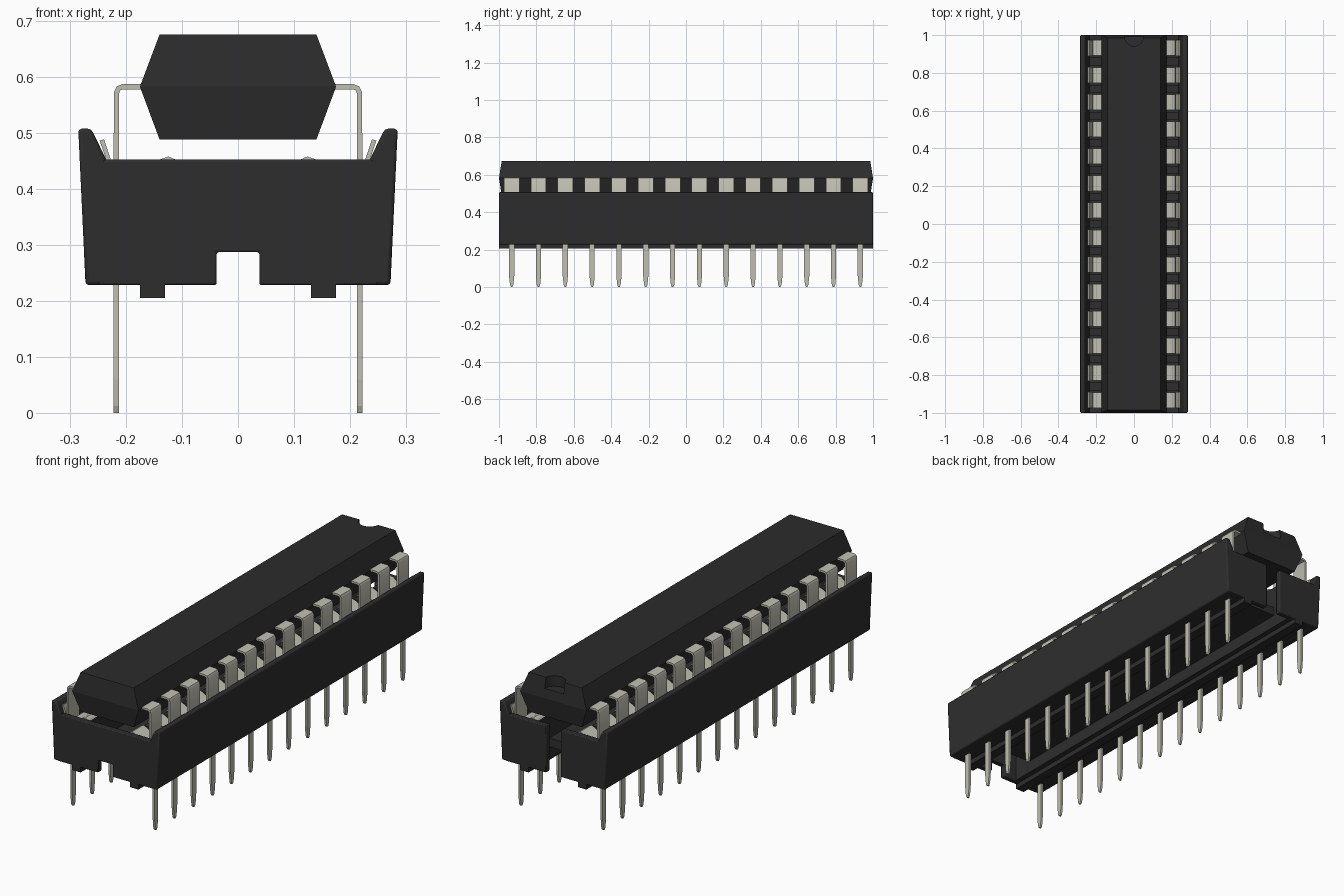
import bpy, bmesh, math
from mathutils import Vector

if "Cube" in bpy.data.objects:
    bpy.data.objects.remove(bpy.data.objects["Cube"])


def material(name, rgb):
    m = bpy.data.materials.new(name)
    m.diffuse_color = (*rgb, 1)
    m.use_nodes = True
    m.node_tree.nodes["Principled BSDF"].inputs["Base Color"].default_value = m.diffuse_color
    return m


SOCKET = material("black socket plastic", (0.027, 0.027, 0.027))
CHIP = material("black chip plastic", (0.025, 0.025, 0.025))
METAL = material("tinned metal", (0.52, 0.52, 0.44))
PIN_Y = [(i - 6.5) * 0.1434 for i in range(14)]


def add_prism(bm, profile, y0, y1):
    """Extrude a closed x-z profile from y0 to y1."""
    a = [bm.verts.new((x, y0, z)) for x, z in profile]
    b = [bm.verts.new((x, y1, z)) for x, z in profile]
    n = len(a)
    bm.faces.new(a)
    bm.faces.new(b[::-1])
    for i in range(n):
        bm.faces.new((a[i], b[i], b[(i + 1) % n], a[(i + 1) % n]))


def rect(x0, x1, z0, z1):
    return [(x0, z0), (x1, z0), (x1, z1), (x0, z1)]


def strip(path, t):
    """Closed outline of thickness t along an open x-z path."""
    pts = [Vector(p) for p in path]
    left, right = [], []
    for i, p in enumerate(pts):
        d0 = (p - pts[max(i - 1, 0)]).normalized()
        d1 = (pts[min(i + 1, len(pts) - 1)] - p).normalized()
        d = (d0 + d1).normalized()
        n = Vector((-d.y, d.x)) * t / 2
        left.append(tuple(p + n))
        right.append(tuple(p - n))
    return left + right[::-1]


def flip(profile):
    return [(-x, z) for x, z in profile]


def finish(name, bm, mat, bevel=0, smooth=False):
    bmesh.ops.recalc_face_normals(bm, faces=bm.faces)
    me = bpy.data.meshes.new(name)
    bm.to_mesh(me)
    bm.free()
    me.materials.append(mat)
    ob = bpy.data.objects.new(name, me)
    bpy.context.collection.objects.link(ob)
    if bevel:
        mod = ob.modifiers.new("rounded edges", "BEVEL")
        mod.width, mod.segments = bevel, 2
    if smooth:
        bpy.context.view_layer.objects.active = ob
        ob.select_set(True)
        bpy.ops.object.shade_smooth_by_angle(angle=math.radians(35))
        ob.select_set(False)
    return ob


# chip body: hexagonal loft with sloped ends
bm = bmesh.new()
rings = []
for x, y, z in ((0.14, 0.985, 0.488), (0.175, 1.0, 0.582), (0.14, 0.985, 0.675)):
    rings.append([bm.verts.new((sx * x, sy * y, z))
                  for sx, sy in ((-1, -1), (1, -1), (1, 1), (-1, 1))])
bm.faces.new(rings[0][::-1])
bm.faces.new(rings[2])
for lo, hi in zip(rings, rings[1:]):
    for i in range(4):
        j = (i + 1) % 4
        bm.faces.new((lo[i], lo[j], hi[j], hi[i]))
body = finish("chip_body", bm, CHIP)

# index notch in the back end of the chip
bpy.ops.mesh.primitive_cylinder_add(vertices=32, radius=0.05, depth=0.12,
                                    location=(0, 0.992, 0.685))
cutter = bpy.context.object
cutter.name = "notch_cutter"
cutter.data.materials.append(CHIP)
cutter.hide_render = True
cutter.hide_viewport = True
cut = body.modifiers.new("index notch", "BOOLEAN")
cut.operation, cut.object, cut.solver = "DIFFERENCE", cutter, "EXACT"

# socket side walls with sloped inner lip
wall = [(0.272, 0.228), (0.285, 0.507), (0.262, 0.507), (0.235, 0.452), (0.235, 0.228)]
bm = bmesh.new()
add_prism(bm, wall, -1, 1)
add_prism(bm, flip(wall), -1, 1)
finish("socket_side_walls", bm, SOCKET, 0.006, True)

# socket end walls: arched at the front, split at the back
half = [(0.038, 0.228), (0.25, 0.228), (0.25, 0.452), (0.038, 0.452)]
front = [(-0.25, 0.228), (-0.038, 0.228), (-0.038, 0.287), (0.038, 0.287),
         (0.038, 0.228), (0.25, 0.228), (0.25, 0.452), (-0.25, 0.452)]
bm = bmesh.new()
add_prism(bm, front, -1, -0.972)
add_prism(bm, half, 0.972, 1)
add_prism(bm, flip(half), 0.972, 1)
finish("socket_end_walls", bm, SOCKET, 0.004, True)

# socket rails: pocket floor, inner wall, foot ridge and partitions
bm = bmesh.new()
for side in (lambda p: p, flip):
    add_prism(bm, side(rect(0.105, 0.24, 0.229, 0.29)), -0.98, 0.98)
    add_prism(bm, side(rect(0.105, 0.13, 0.28, 0.437)), -0.98, 0.98)
    add_prism(bm, side(rect(0.13, 0.175, 0.205, 0.24)), -1, 1)
    for a, b in zip(PIN_Y, PIN_Y[1:]):
        mid = (a + b) / 2
        add_prism(bm, side(rect(0.12, 0.245, 0.28, 0.45)), mid - 0.02, mid + 0.02)
finish("socket_rails", bm, SOCKET)

# web joining the rails
bm = bmesh.new()
add_prism(bm, rect(-0.11, 0.11, 0.288, 0.33), -0.88, 0.88)
finish("socket_web", bm, SOCKET)

# chip legs: wide bent shoulder and a narrow blade
shoulder = strip([(0.165, 0.582), (0.205, 0.582), (0.213, 0.579),
                  (0.217, 0.571), (0.217, 0.40)], 0.0095)
bm = bmesh.new()
for y in PIN_Y:
    for side in (lambda p: p, flip):
        add_prism(bm, side(shoulder), y - 0.041, y + 0.041)
        add_prism(bm, side(rect(0.213, 0.222, 0.30, 0.41)), y - 0.016, y + 0.016)
finish("chip_legs", bm, METAL, smooth=True)

# spring contacts: leaning outer leaf and curled inner leaf
outer = strip([(0.222, 0.36), (0.227, 0.44), (0.243, 0.487)], 0.008)
inner = strip([(0.108, 0.441), (0.113, 0.449), (0.124, 0.454), (0.138, 0.449),
               (0.16, 0.436), (0.19, 0.432), (0.208, 0.41), (0.209, 0.34)], 0.007)
bm = bmesh.new()
for y in PIN_Y:
    for side in (lambda p: p, flip):
        add_prism(bm, side(outer), y - 0.042, y + 0.042)
        add_prism(bm, side(inner), y - 0.042, y + 0.042)
finish("spring_contacts", bm, METAL, smooth=True)

# socket pins with tapered tips
bm = bmesh.new()
for y in PIN_Y:
    for s in (-1, 1):
        prev = None
        for z, w in ((0, 0.004), (0.012, 0.009), (0.06, 0.014), (0.3, 0.014)):
            ring = [bm.verts.new((s * 0.217 + dx * 0.005, y + dy * w, z))
                    for dx, dy in ((-1, -1), (1, -1), (1, 1), (-1, 1))]
            if prev:
                for i in range(4):
                    j = (i + 1) % 4
                    bm.faces.new((prev[i], prev[j], ring[j], ring[i]))
            else:
                bm.faces.new(ring[::-1])
            prev = ring
        bm.faces.new(prev)
finish("socket_pins", bm, METAL)
